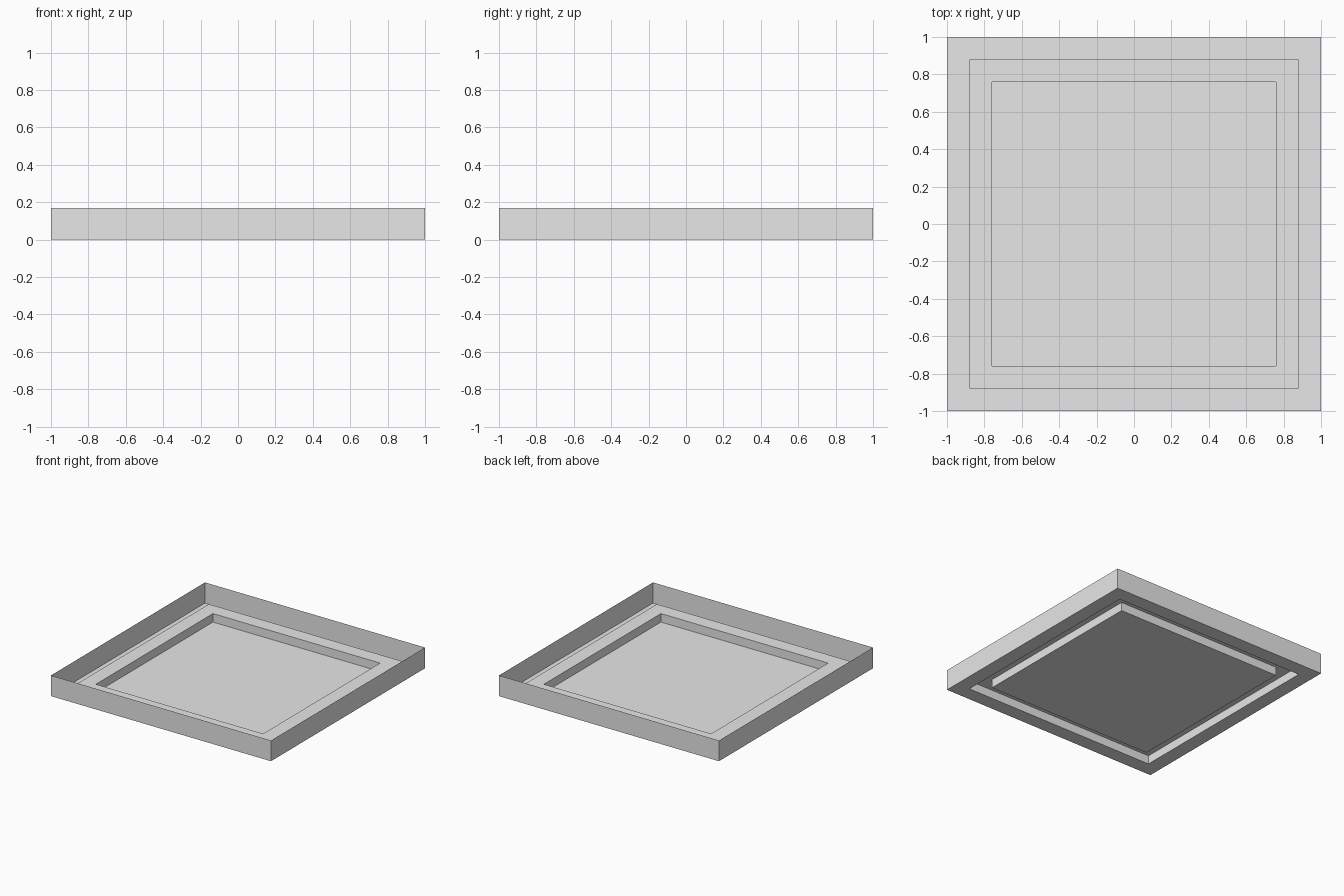
import bpy
import bmesh

# Remove the default object
cube = bpy.data.objects.get("Cube")
if cube:
    bpy.data.objects.remove(cube, do_unlink=True)

# Plain grey material
grey = bpy.data.materials.new("light_grey")
grey.use_nodes = True
colour = (0.8, 0.8, 0.8, 1)
grey.diffuse_color = colour
grey.node_tree.nodes["Principled BSDF"].inputs["Base Color"].default_value = colour

RIM, RIDGE, BASE = 0.17, 0.07, 0.0

# Section of the pressed sheet, rim to centre: (half width, height)
section = [(1, RIM), (1, BASE), (0.88, BASE), (0.88, RIDGE),
           (0.76, RIDGE), (0.76, BASE)]


def square_loop(bm, half, z):
    corners = [(-1, -1), (1, -1), (1, 1), (-1, 1)]
    return [bm.verts.new((x * half, y * half, z)) for x, y in corners]


# Open thin tray: outer walls, flange floor, hollow raised ridge, centre panel
bm = bmesh.new()
loops = [square_loop(bm, half, z) for half, z in section]
for outer, inner in zip(loops, loops[1:]):
    for i in range(4):
        j = (i + 1) % 4
        bm.faces.new((outer[i], outer[j], inner[j], inner[i]))
bm.faces.new(loops[-1])

mesh = bpy.data.meshes.new("tray")
bm.to_mesh(mesh)
bm.free()
mesh.materials.append(grey)
tray = bpy.data.objects.new("tray", mesh)
bpy.context.collection.objects.link(tray)
